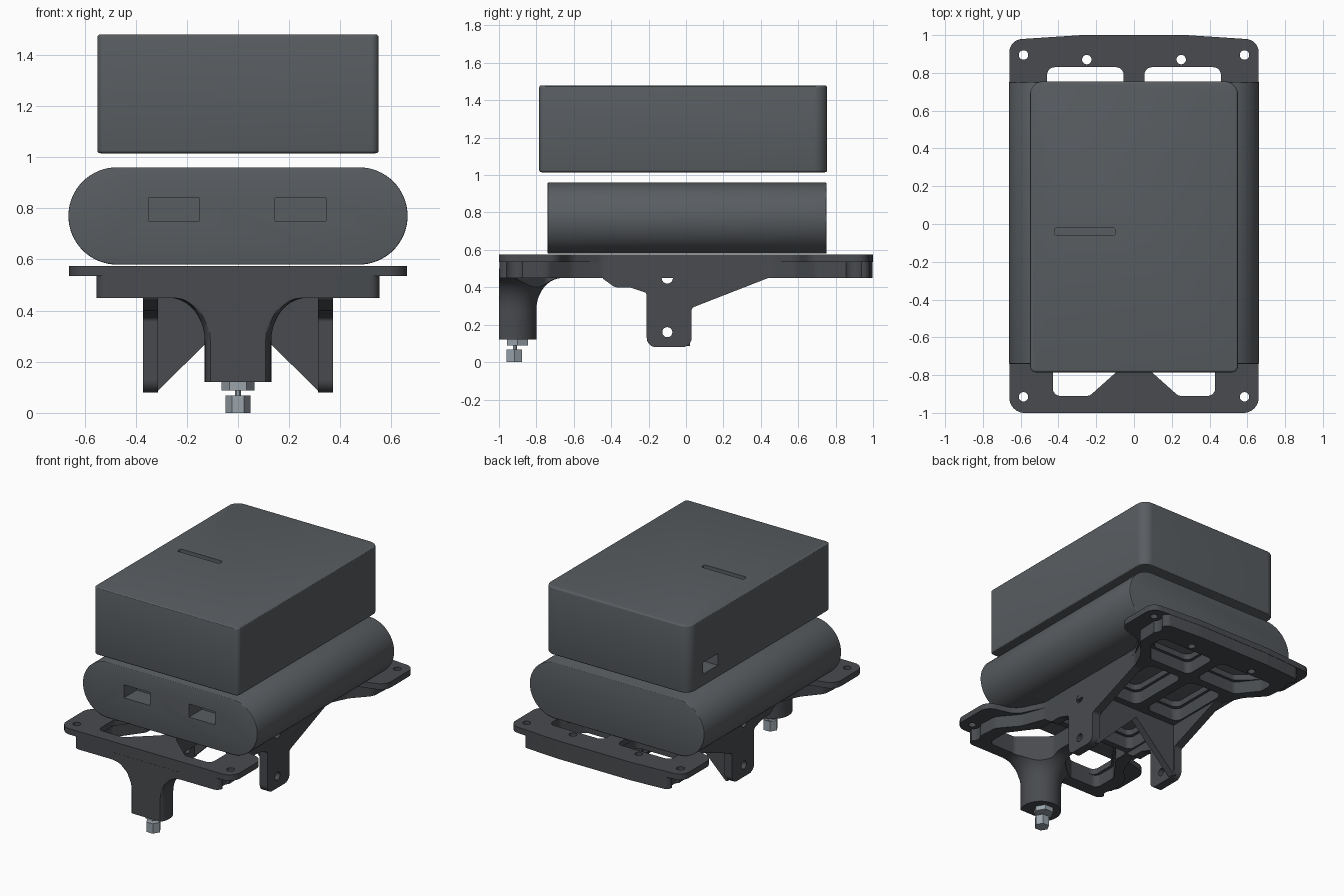
import bpy, bmesh, math
from mathutils import Vector

if "Cube" in bpy.data.objects:
    bpy.data.objects.remove(bpy.data.objects["Cube"])


def material(name, rgb):
    m = bpy.data.materials.new(name)
    m.diffuse_color = (*rgb, 1)
    m.use_nodes = True
    m.node_tree.nodes["Principled BSDF"].inputs["Base Color"].default_value = m.diffuse_color
    return m


DARK = material("dark_plastic", (0.065, 0.07, 0.078))
CASE = material("case_grey", (0.10, 0.11, 0.12))
STEEL = material("steel", (0.32, 0.37, 0.41))


def rounded(pts, n=8):
    """Polygon of (u, v, radius) corners -> list of points with arcs."""
    out = []
    for i, (x, y, r) in enumerate(pts):
        p = Vector((x, y))
        e0, e1 = Vector(pts[i - 1][:2]) - p, Vector(pts[(i + 1) % len(pts)][:2]) - p
        u, v = e0.normalized(), e1.normalized()
        half = u.angle(v) / 2
        t = min(r / math.tan(half), 0.499 * e0.length, 0.499 * e1.length)
        if r <= 0 or t < 1e-4:
            out.append(p)
            continue
        r = t * math.tan(half)
        c = p + (u + v).normalized() * r / math.sin(half)
        a, b = p + u * t - c, p + v * t - c
        out += [c + a.lerp(b, k / n).normalized() * r for k in range(n + 1)]
    return out


def circle(x, y, r, n=20):
    return [Vector((x + r * math.cos(k * math.tau / n), y + r * math.sin(k * math.tau / n))) for k in range(n)]


def rect(x0, x1, y0, y1, r=0.0, n=8):
    return rounded([(x0, y0, r), (x1, y0, r), (x1, y1, r), (x0, y1, r)], n)


def mirror(loop):
    return [Vector((-p.x, p.y)) for p in loop]


PLANES = {"XY": lambda u, v, w: (u, v, w), "XZ": lambda u, v, w: (u, w, v), "YZ": lambda u, v, w: (w, u, v)}


def finish(ob, mat):
    bpy.ops.object.select_all(action='DESELECT')
    bpy.context.view_layer.objects.active = ob
    ob.select_set(True)
    for mod in list(ob.modifiers):
        bpy.ops.object.modifier_apply(modifier=mod.name)
    ob.data.materials.clear()
    ob.data.materials.append(mat)
    bpy.ops.object.shade_smooth_by_angle(angle=math.radians(30))


def slab(name, loops, lo, hi, plane="XY", mat=DARK, bevel=0, cuts=()):
    """Extrude an outline with holes between lo and hi, then cut and bevel."""
    cu = bpy.data.curves.new(name, 'CURVE')
    cu.dimensions, cu.fill_mode, cu.extrude = '2D', 'BOTH', (hi - lo) / 2
    for loop in loops:
        s = cu.splines.new('POLY')
        s.points.add(len(loop) - 1)
        for pt, p in zip(s.points, loop):
            pt.co = (p.x, p.y, 0, 1)
        s.use_cyclic_u = True
    tmp = bpy.data.objects.new(name, cu)
    bpy.context.collection.objects.link(tmp)
    me = bpy.data.meshes.new_from_object(tmp.evaluated_get(bpy.context.evaluated_depsgraph_get()))
    bpy.data.objects.remove(tmp)
    bm = bmesh.new()
    bm.from_mesh(me)
    for v in bm.verts:
        v.co = PLANES[plane](v.co.x, v.co.y, v.co.z + (lo + hi) / 2)
    bmesh.ops.remove_doubles(bm, verts=bm.verts, dist=1e-5)
    bmesh.ops.dissolve_limit(bm, angle_limit=0.01, verts=bm.verts, edges=bm.edges)
    bmesh.ops.recalc_face_normals(bm, faces=bm.faces)
    bm.to_mesh(me)
    bm.free()
    ob = bpy.data.objects.new(name, me)
    bpy.context.collection.objects.link(ob)
    if bevel:
        b = ob.modifiers.new("edge", 'BEVEL')
        b.width, b.segments, b.limit_method, b.angle_limit = bevel, 3, 'ANGLE', math.radians(40)
    cut(ob, cuts)
    finish(ob, mat)
    return ob


def cut(ob, cutters):
    for c in cutters:
        c.hide_render = True
        c.hide_set(True)
        m = ob.modifiers.new("cut", 'BOOLEAN')
        m.operation, m.object, m.solver = 'DIFFERENCE', c, 'EXACT'


cutters = []


def cutter(*args):
    c = slab("cutter", *args)
    cutters.append(c)
    return c


# Upper case with a slot on top and a socket on the left side
top_slot = cutter([rect(-0.42, -0.10, -0.06, -0.02, 0.012)], 1.38, 1.6)
side_socket = cutter([rect(0.44, 0.60, 1.10, 1.18)], -0.7, -0.42, "YZ")
slab("upper_case", [rounded([(-0.55, -0.785, 0.03), (0.55, -0.785, 0.03), (0.55, 0.755, 0.07), (-0.55, 0.755, 0.07)])],
     1.015, 1.48, mat=CASE, bevel=0.012, cuts=[top_slot, side_socket])

# Battery pack with two front ports
ports = [cutter([rect(a, a + 0.20, 0.75, 0.84)], -0.9, -0.60, "XZ") for a in (-0.35, 0.145)]
slab("battery_pack", [rect(-0.663, 0.663, 0.58, 0.96, 0.19, 20)], -0.74, 0.752, "XZ", CASE, 0.005, ports)


# Chassis: a thin flange on top of a thicker ribbed frame
def both(half):
    return rounded(half + [(-x, y, r) for x, y, r in reversed(half)])


flange_edge = both([(0.66, -1, 0.08), (0.66, -0.68, 0.08), (0.46, -0.63, 0.12), (0.37, -0.45, 0.12),
                    (0.37, 0.45, 0.12), (0.46, 0.60, 0.12), (0.66, 0.66, 0.08), (0.66, 0.975, 0.07), (0.28, 1, 0.2)])
frame_edge = both([(0.555, -0.998, 0.04), (0.54, -0.74, 0.08), (0.43, -0.61, 0.12), (0.37, -0.45, 0.12),
                   (0.37, 0.45, 0.12), (0.43, 0.58, 0.12), (0.54, 0.70, 0.08), (0.555, 0.98, 0.04), (0.28, 0.998, 0.2)])


def windows(g):
    """Right-hand openings, grown by g, plus their mirror images."""
    front = rounded([(0.43 + g, -0.91, 0.04), (0.43 + g, -0.74, 0.06), (0.29 + g, -0.55, 0.06),
                     (0.29 + g, -0.46 + g, 0.03), (0.05, -0.46 + g, 0.03), (0.05, -0.745, 0.04), (0.235, -0.91, 0.04)])
    back = rounded([(0.055 - g, 0.83, 0.04), (0.055 - g, 0.60 - g, 0.04), (0.33 + g, 0.60 - g, 0.04),
                    (0.46, 0.72, 0.05), (0.46, 0.83, 0.04)])
    half = [front, back, rect(0.055 - g, 0.28 + g, -0.38 - g, -0.08, 0.04),
            rect(0.055 - g, 0.28 + g, 0.09 - g, 0.50 + g, 0.05)]
    return half + [mirror(l) for l in half]


inner_screws = [circle(s * 0.25, 0.87, 0.025) for s in (-1, 1)]
ear_screws = [circle(s * 0.585, y, 0.025) for s in (-1, 1) for y in (0.895, -0.915)]
slab("chassis_flange", [flange_edge] + windows(0) + inner_screws + ear_screws, 0.535, 0.575)
lower_ears = [cutter([circle(s * 0.585, y, 0.055)], 0.44, 0.545) for s in (-1, 1) for y in (0.895, -0.915)]
slab("chassis_frame", [frame_edge] + windows(0.02) + inner_screws, 0.45, 0.536, cuts=lower_ears)

# Wheel brackets with axle holes, each braced towards the centre
bracket = rounded([(-0.21, 0.08, 0.05), (0.03, 0.08, 0.05), (0.03, 0.29, 0.02), (0.44, 0.45, 0), (0.44, 0.53, 0),
                   (-0.45, 0.53, 0), (-0.45, 0.45, 0.03), (-0.38, 0.40, 0.04), (-0.30, 0.40, 0.03), (-0.21, 0.37, 0.02)])
holes = [circle(-0.1, 0.16, 0.027), circle(-0.1, 0.45, 0.03)]
brace = rounded([(0.33, 0.085, 0), (0.33, 0.46, 0), (0, 0.46, 0), (0, 0.395, 0), (0.315, 0.085, 0)])
for side, s in (("left", -1), ("right", 1)):
    slab(side + "_wheel_bracket", [bracket] + holes, *sorted((s * 0.312, s * 0.371)), "YZ")
    slab(side + "_bracket_brace", [brace if s > 0 else mirror(brace)], -0.025, 0.022, "XZ")

# Caster post: a flared turned column, flat at the front
profile = [(0.13, 0.12), (0.13, 0.28)]
profile += [(0.27 - 0.14 * math.cos(a), 0.28 + 0.17 * math.sin(a)) for a in [k * math.pi / 20 for k in range(1, 10)]]
profile += [(0.27, 0.45), (0.27, 0.50)]
bm = bmesh.new()
rings = [[bm.verts.new((p.x, max(-0.999, p.y - 0.93), z)) for p in circle(0, 0, r, 64)] for r, z in profile]
for a, b in zip(rings, rings[1:]):
    for k in range(64):
        bm.faces.new((a[k - 1], a[k], b[k], b[k - 1]))
bm.faces.new(rings[0][::-1])
bm.faces.new(rings[-1])
bmesh.ops.recalc_face_normals(bm, faces=bm.faces)
me = bpy.data.meshes.new("caster_post")
bm.to_mesh(me)
bm.free()
post = bpy.data.objects.new("caster_post", me)
bpy.context.collection.objects.link(post)
front_window = windows(0)[0]
cut(post, [cutter([w], 0.2, 0.7) for w in (front_window, mirror(front_window))])
finish(post, DARK)

# Caster nut, stem and bolt head
slab("caster_nut", [circle(0, -0.9, 0.065, 6)], 0.088, 0.121, mat=STEEL)
slab("caster_stem", [circle(0, -0.915, 0.011, 12)], 0.06, 0.09, mat=STEEL)
slab("caster_head", [circle(0, -0.918, 0.048, 6)], 0.0, 0.068, mat=STEEL)

for c in cutters:
    bpy.data.objects.remove(c)
